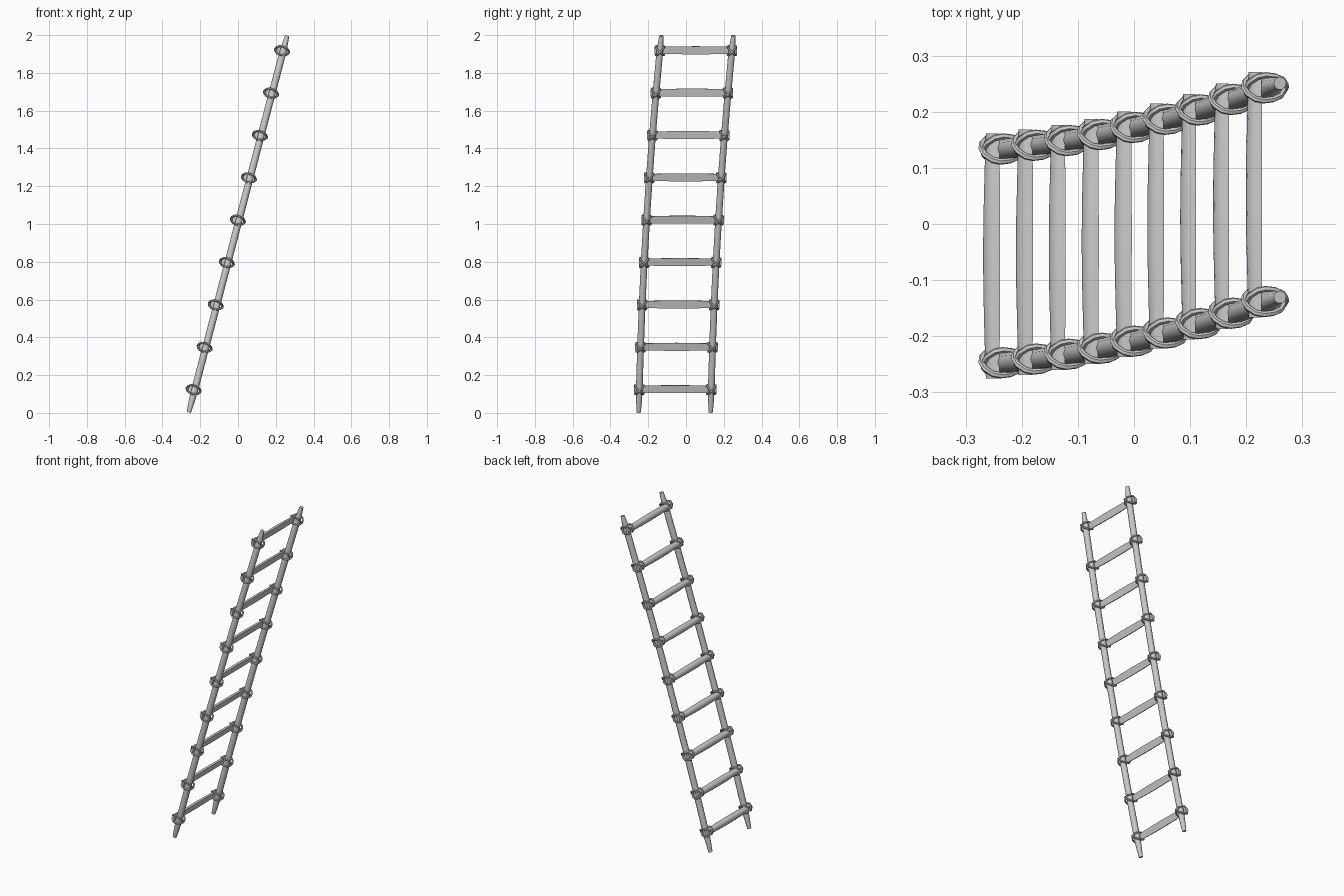
import bpy, bmesh, math, random
from mathutils import Vector

if "Cube" in bpy.data.objects:
    bpy.data.objects.remove(bpy.data.objects["Cube"])

random.seed(4)
T = Vector((0.254, 0, 0.967)).normalized()   # along the rails
N = Vector((T.z, 0, -T.x))                   # away from the rungs
S = Vector((0, 1, 0))                        # along the rungs
SPACING = 0.381


def rail_point(z, side):
    return Vector((-0.261 + 0.261 * z, -0.25 + 0.02 * z + 0.02 * z * z + side * SPACING, z))


def skin(name, loops, closed=False):
    """Bridge each list of rings into one smooth-shaded object."""
    bm = bmesh.new()
    for rings in loops:
        vs = [[bm.verts.new(p) for p in ring] for ring in rings]
        k = len(vs[0])
        for i in range(len(vs) if closed else len(vs) - 1):
            a, b = vs[i], vs[(i + 1) % len(vs)]
            for j in range(k):
                bm.faces.new((a[j], a[(j + 1) % k], b[(j + 1) % k], b[j]))
        if not closed:
            bm.faces.new(vs[0])
            bm.faces.new(vs[-1])
    bmesh.ops.recalc_face_normals(bm, faces=bm.faces)
    me = bpy.data.meshes.new(name)
    bm.to_mesh(me)
    bm.free()
    ob = bpy.data.objects.new(name, me)
    bpy.context.collection.objects.link(ob)
    bpy.context.view_layer.objects.active = ob
    ob.select_set(True)
    bpy.ops.object.shade_smooth_by_angle(angle=math.radians(50))
    ob.select_set(False)
    return ob


def circle(c, u, v, r, sides):
    return [c + (u * math.cos(a) + v * math.sin(a)) * r
            for a in (2 * math.pi * i / sides for i in range(sides))]


# side rails: gently bent poles with tapered ends
for side, name in enumerate(("front_rail", "back_rail")):
    rings = []
    for z in [0.003, 0.06, 0.125] + [0.35 + 0.225 * i for i in range(7)] + [1.92, 1.997]:
        r = 0.0115 if z < 0.01 or z > 1.99 else 0.016 if z < 0.1 else 0.0185
        rings.append(circle(rail_point(z, side), N, S, r, 10))
    skin(name, [rings])

# rungs: half-round logs with the flat face on the rails, plus crossed lashings
for i in range(9):
    z = 0.127 + 0.2243 * i
    zr = z - 0.006
    a, b = rail_point(zr, 0), rail_point(zr, 1)
    roll = random.uniform(-0.06, 0.06)
    rings = []
    for f in (0, 0.15, 0.35, 0.5, 0.65, 0.85, 1):
        c = a.lerp(b, f) + S * (0.056 * f - 0.028) - N * 0.016
        r = 0.0175 + 0.0045 * math.sin(math.pi * f)
        rings.append([c + T * r * math.cos(t + roll) - N * r * 1.1 * math.sin(t + roll)
                      for t in (math.pi * j / 7 for j in range(8))])
    skin(f"rung_{i + 1}", [rings])

    # rope loops crossing diagonally around each joint
    ropes = []
    half = [(0.029, 0.008), (0.021, 0.021), (0.006, 0.029), (-0.012, 0.032),
            (-0.026, 0.028), (-0.038, 0.015)]
    path = [(0.031, 0)] + half + [(-0.042, 0)] + [(n, -d) for n, d in reversed(half)]
    for centre in (a, b):
        for sign in (1, -1):
            D = (S + T * sign).normalized()
            B = N.cross(D)
            pts = [centre + N * (n + 0.002 * sign) + D * d for n, d in path]
            rings = []
            for j, p in enumerate(pts):
                tan = (pts[(j + 1) % len(pts)] - pts[j - 1]).normalized()
                rings.append(circle(p, tan.cross(B), B, 0.0055, 6))
            ropes.append(rings)
    skin(f"rope_lashing_{i + 1}", ropes, closed=True)
